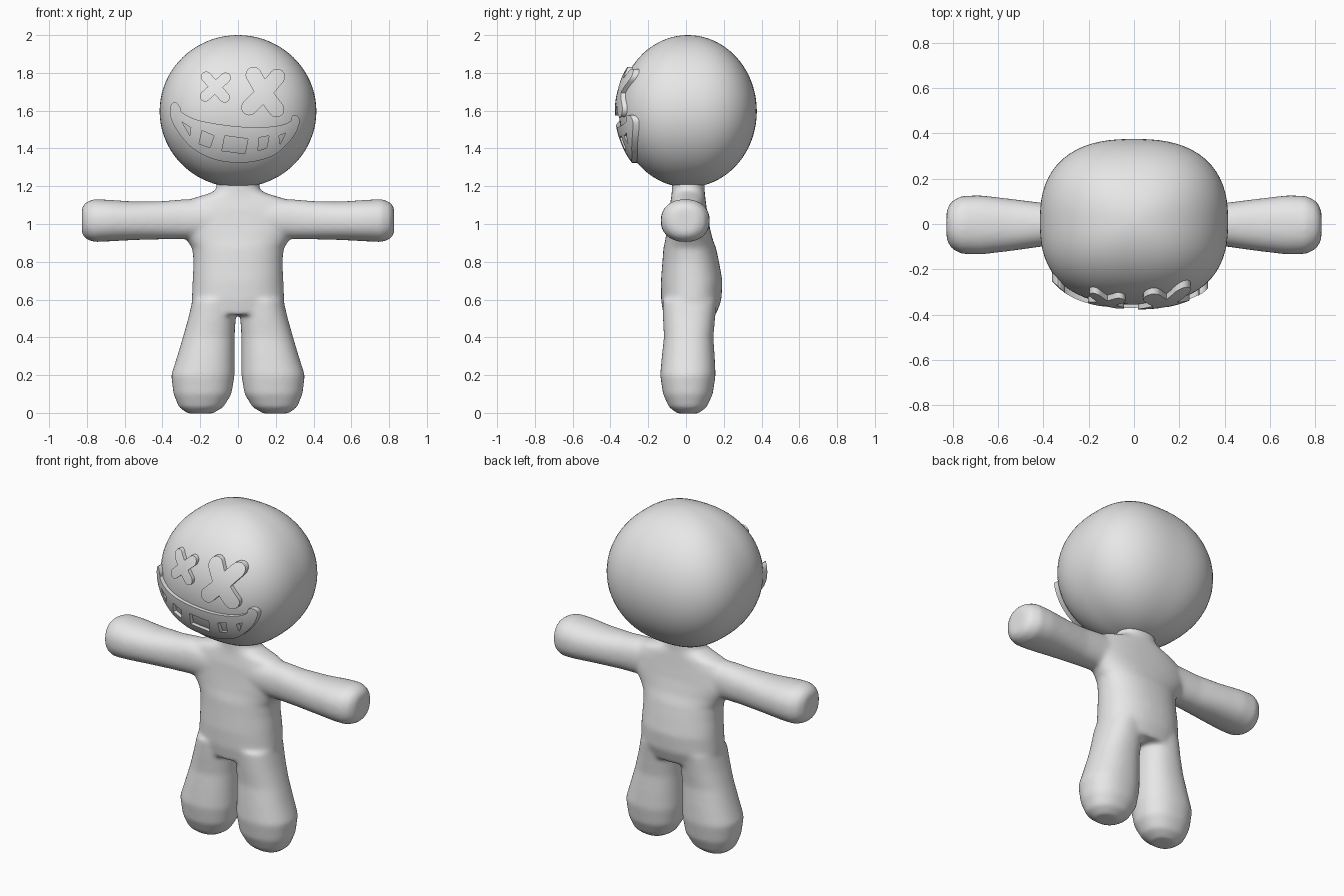
import bpy
import bmesh
from math import sin, cos, pi, radians, copysign

cube = bpy.data.objects.get("Cube")
if cube:
    bpy.data.objects.remove(cube, do_unlink=True)

grey = bpy.data.materials.new("plain grey")
grey.use_nodes = True
grey.diffuse_color = (0.8, 0.8, 0.8, 1)
for node in grey.node_tree.nodes:
    if node.type == 'BSDF_PRINCIPLED':
        node.inputs["Base Color"].default_value = (0.8, 0.8, 0.8, 1)


def make_object(name, bm):
    bmesh.ops.recalc_face_normals(bm, faces=bm.faces)
    mesh = bpy.data.meshes.new(name)
    bm.to_mesh(mesh)
    bm.free()
    obj = bpy.data.objects.new(name, mesh)
    bpy.context.collection.objects.link(obj)
    return obj


def apply_modifiers(obj):
    graph = bpy.context.evaluated_depsgraph_get()
    mesh = bpy.data.meshes.new_from_object(obj.evaluated_get(graph))
    obj.modifiers.clear()
    obj.data = mesh


def finish(obj, angle):
    obj.data.materials.clear()
    obj.data.materials.append(grey)
    for face in obj.data.polygons:
        face.material_index = 0
    bpy.ops.object.select_all(action='DESELECT')
    obj.select_set(True)
    bpy.context.view_layer.objects.active = obj
    bpy.ops.object.shade_smooth_by_angle(angle=radians(angle))


def loft(bm, rings, place, sides=40, power=2.25):
    """Closed tube through rings of (position, centre a, radius a, centre b, radius b)."""
    loops = []
    for t, ca, ra, cb, rb in rings:
        loop = []
        for i in range(sides):
            u = 2 * pi * i / sides
            a = ca + ra * copysign(abs(cos(u)) ** (2 / power), cos(u))
            b = cb + rb * copysign(abs(sin(u)) ** (2 / power), sin(u))
            loop.append(bm.verts.new(place(t, a, b)))
        loops.append(loop)
    faces = [bm.faces.new(loops[0]), bm.faces.new(loops[-1])]
    for low, high in zip(loops, loops[1:]):
        for i in range(sides):
            j = (i + 1) % sides
            faces.append(bm.faces.new((low[i], low[j], high[j], high[i])))
    bmesh.ops.recalc_face_normals(bm, faces=faces)


# Body: torso, arms and legs fused into one soft skin
torso = [(0.52, 0, 0.235, 0.02, 0.14), (0.6, 0, 0.245, 0.028, 0.16),
         (0.7, 0, 0.24, 0.03, 0.163), (0.8, 0, 0.236, 0.025, 0.15),
         (0.87, 0, 0.242, 0.02, 0.14), (0.92, 0, 0.275, 0.016, 0.125),
         (1.0, 0, 0.34, 0.012, 0.11), (1.08, 0, 0.33, 0.01, 0.1),
         (1.13, 0, 0.26, 0.012, 0.092), (1.16, 0, 0.16, 0.012, 0.088),
         (1.18, 0, 0.115, 0.012, 0.087), (1.26, 0, 0.11, 0.012, 0.085)]
leg = [(-0.004, 0.2, 0.065, 0.01, 0.055), (0.03, 0.195, 0.118, 0.01, 0.1),
       (0.1, 0.188, 0.154, 0.01, 0.132), (0.2, 0.186, 0.168, 0.01, 0.147),
       (0.3, 0.17, 0.152, 0.012, 0.14), (0.4, 0.155, 0.137, 0.014, 0.131),
       (0.5, 0.138, 0.126, 0.016, 0.138), (0.6, 0.125, 0.115, 0.02, 0.145)]
arm = [(0.1, 0, 0.09, 1.03, 0.1), (0.3, 0, 0.09, 1.025, 0.105),
       (0.4, -0.003, 0.096, 1.02, 0.101), (0.55, -0.004, 0.116, 1.017, 0.102),
       (0.68, -0.004, 0.131, 1.018, 0.11), (0.76, -0.004, 0.128, 1.018, 0.114),
       (0.805, -0.004, 0.105, 1.018, 0.098), (0.827, -0.004, 0.065, 1.018, 0.07)]

bm = bmesh.new()
loft(bm, torso, lambda t, a, b: (a, b, t))
for side in (-1, 1):
    loft(bm, leg, lambda t, a, b: (side * a, b, t))
    loft(bm, arm, lambda t, a, b: (side * t, a, b))
mesh = bpy.data.meshes.new("body")
bm.to_mesh(mesh)
bm.free()
body = bpy.data.objects.new("body", mesh)
bpy.context.collection.objects.link(body)
remesh = body.modifiers.new("fuse", 'REMESH')
remesh.mode = 'VOXEL'
remesh.voxel_size = 0.01
soften = body.modifiers.new("soften", 'SMOOTH')
soften.factor = 0.5
soften.iterations = 18
apply_modifiers(body)
finish(body, 180)


# Head: a ball that is slightly squared when seen from the top
def rounded_head(name, grow):
    bm = bmesh.new()
    bmesh.ops.create_uvsphere(bm, u_segments=72, v_segments=40, radius=1)
    n = 2.5
    for v in bm.verts:
        x, y, z = v.co
        flat = (abs(x) ** n + abs(y) ** n) ** (2 / n)
        s = 1 / (flat + z * z) ** 0.5
        v.co = (x * s * (0.415 + grow), 0.01 + y * s * (0.365 + grow),
                1.597 + z * s * (0.403 + grow))
    return make_object(name, bm)


head = rounded_head("head", 0)
finish(head, 180)


# Face plates: outlines pushed through a slightly larger head
def prism(name, outline, front=-0.6, back=-0.2):
    bm = bmesh.new()
    near = [bm.verts.new((x, front, z)) for x, z in outline]
    far = [bm.verts.new((x, back, z)) for x, z in outline]
    bm.faces.new(near)
    bm.faces.new(far)
    for i in range(len(near)):
        j = (i + 1) % len(near)
        bm.faces.new((near[i], near[j], far[j], far[i]))
    return make_object(name, bm)


def combine(obj, tool, operation):
    mod = obj.modifiers.new("cut", 'BOOLEAN')
    mod.operation = operation
    mod.solver = 'EXACT'
    mod.object = tool
    apply_modifiers(obj)
    bpy.data.objects.remove(tool, do_unlink=True)


def face_plate(name, outline, holes=()):
    plate = prism(name, outline)
    for hole in holes:
        combine(plate, prism("hole_cutter", hole, -0.7, -0.1), 'DIFFERENCE')
    combine(plate, rounded_head("shell_cutter", 0.022), 'INTERSECT')
    finish(plate, 30)


def smooth_outline(points, steps=4):
    """Closed rounded outline through the points."""
    out = []
    count = len(points)
    for i in range(count):
        p, q, r, s = (points[(i + k) % count] for k in (-1, 0, 1, 2))
        for step in range(steps):
            t = step / steps
            out.append(tuple(0.5 * (2 * b + (c - a) * t + (2 * a - 5 * b + 4 * c - d) * t * t
                                    + (3 * b - a - 3 * c + d) * t ** 3)
                             for a, b, c, d in zip(p, q, r, s)))
    return out


def cross_outline(cx, cz, reach, width, angles):
    """Four round-ended arms with a notch between each pair."""
    out = []
    angles = [radians(a) for a in angles]
    for i, a in enumerate(angles):
        for k in range(9):
            u = a - pi / 2 + pi * k / 8
            out.append((cx + reach * cos(a) + width * cos(u),
                        cz + reach * sin(a) + width * sin(u)))
        gap = (angles[(i + 1) % 4] - a) % (2 * pi)
        notch = width / sin(gap / 2)
        out.append((cx + notch * cos(a + gap / 2), cz + notch * sin(a + gap / 2)))
    return out


face_plate("right_eye_cross", cross_outline(-0.12, 1.725, 0.073, 0.028, (42, 132, 222, 312)))
face_plate("left_eye_cross", cross_outline(0.137, 1.695, 0.11, 0.042, (50, 120, 225, 307)))

# Grin with tooth holes
grin = [(-0.36, 1.615), (-0.335, 1.647), (-0.307, 1.62), (-0.295, 1.59), (-0.2, 1.547),
        (0, 1.516), (0.17, 1.515), (0.27, 1.538), (0.288, 1.573), (0.316, 1.57),
        (0.326, 1.535), (0.29, 1.457), (0.21, 1.377), (0.127, 1.34), (0.01, 1.324),
        (-0.12, 1.34), (-0.23, 1.393), (-0.307, 1.472), (-0.352, 1.55)]
teeth = [[(-0.296, 1.54), (-0.25, 1.51), (-0.254, 1.467)],
         [(-0.19, 1.494), (-0.127, 1.467), (-0.148, 1.404), (-0.206, 1.425)],
         [(-0.07, 1.467), (0.053, 1.451), (0.037, 1.372), (-0.085, 1.388)],
         [(0.11, 1.457), (0.164, 1.467), (0.153, 1.404), (0.106, 1.388)],
         [(0.217, 1.467), (0.254, 1.483), (0.222, 1.42)]]
face_plate("grin", smooth_outline(grin), teeth)
